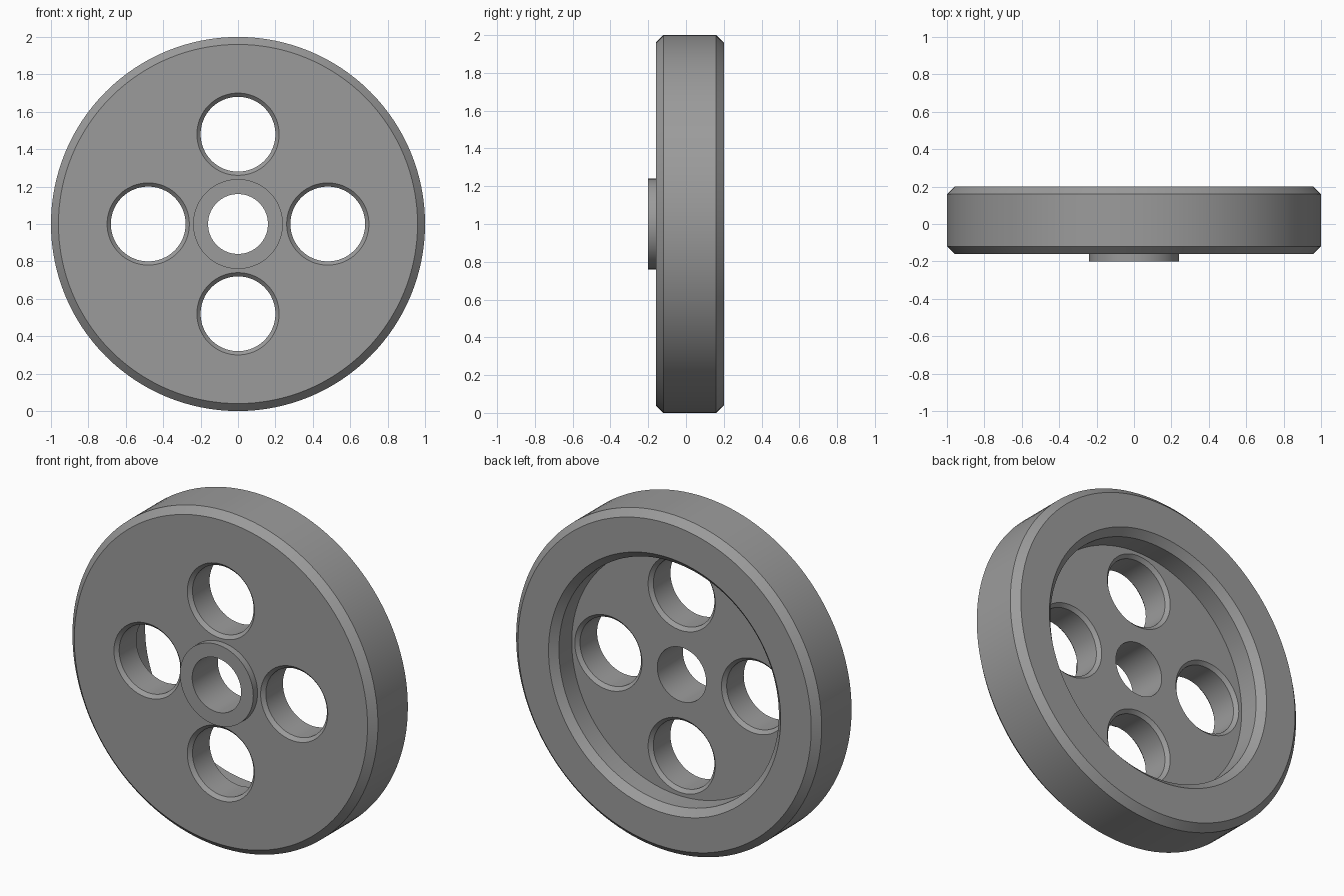
import bpy
import bmesh
from math import pi, sin, cos

if "Cube" in bpy.data.objects:
    bpy.data.objects.remove(bpy.data.objects["Cube"], do_unlink=True)


def make_material(name, value):
    mat = bpy.data.materials.new(name)
    mat.use_nodes = True
    colour = (value, value, value, 1)
    mat.diffuse_color = colour
    mat.node_tree.nodes["Principled BSDF"].inputs["Base Color"].default_value = colour
    return mat


def lathe(name, profile, location, steps, closed):
    """Spin a (radius, y) profile around the y axis."""
    bm = bmesh.new()
    verts = [bm.verts.new((r, y, 0)) for r, y in profile]
    edges = [bm.edges.new(pair) for pair in zip(verts, verts[1:])]
    if closed:
        edges.append(bm.edges.new((verts[-1], verts[0])))
    bmesh.ops.spin(bm, geom=verts + edges, cent=(0, 0, 0), axis=(0, 1, 0),
                   angle=2 * pi, steps=steps, use_merge=True)
    bmesh.ops.remove_doubles(bm, verts=bm.verts, dist=0.0001)
    bmesh.ops.recalc_face_normals(bm, faces=bm.faces)
    mesh = bpy.data.meshes.new(name)
    bm.to_mesh(mesh)
    bm.free()
    obj = bpy.data.objects.new(name, mesh)
    obj.location = location
    bpy.context.collection.objects.link(obj)
    return obj


FRONT, FLOOR, BACK = -0.16, 0.04, 0.20
BEVEL = 0.04

# Wheel body: bore, raised hub, chamfered rim and recessed back
wheel = lathe("wheel", [
    (0.16, -0.20), (0.24, -0.20), (0.24, FRONT),
    (1 - BEVEL, FRONT), (1, FRONT + BEVEL),
    (1, BACK - BEVEL), (1 - BEVEL, BACK),
    (0.72 + BEVEL, BACK), (0.72, BACK - BEVEL),
    (0.72, FLOOR), (0.16, FLOOR),
], (0, 0, 1), 128, True)
wheel.data.materials.append(make_material("grey", 0.33))

# Four holes through the web, countersunk on both sides
hole = [(0, FRONT - 0.02), (0.24, FRONT - 0.02), (0.20, FRONT + 0.02),
        (0.20, FLOOR - 0.02), (0.24, FLOOR + 0.02), (0, FLOOR + 0.02)]
bpy.context.view_layer.objects.active = wheel
wheel.select_set(True)
for i in range(4):
    a = i * pi / 2
    cutter = lathe("hole_cutter", hole, (0.48 * cos(a), 0, 1 + 0.48 * sin(a)), 64, False)
    cutter.hide_render = True
    cut = wheel.modifiers.new("hole", 'BOOLEAN')
    cut.operation = 'DIFFERENCE'
    cut.solver = 'EXACT'
    cut.object = cutter
    bpy.context.view_layer.update()
    bpy.ops.object.modifier_apply(modifier=cut.name)
    bpy.data.objects.remove(cutter, do_unlink=True)

bpy.ops.object.shade_smooth_by_angle(angle=pi / 6)
